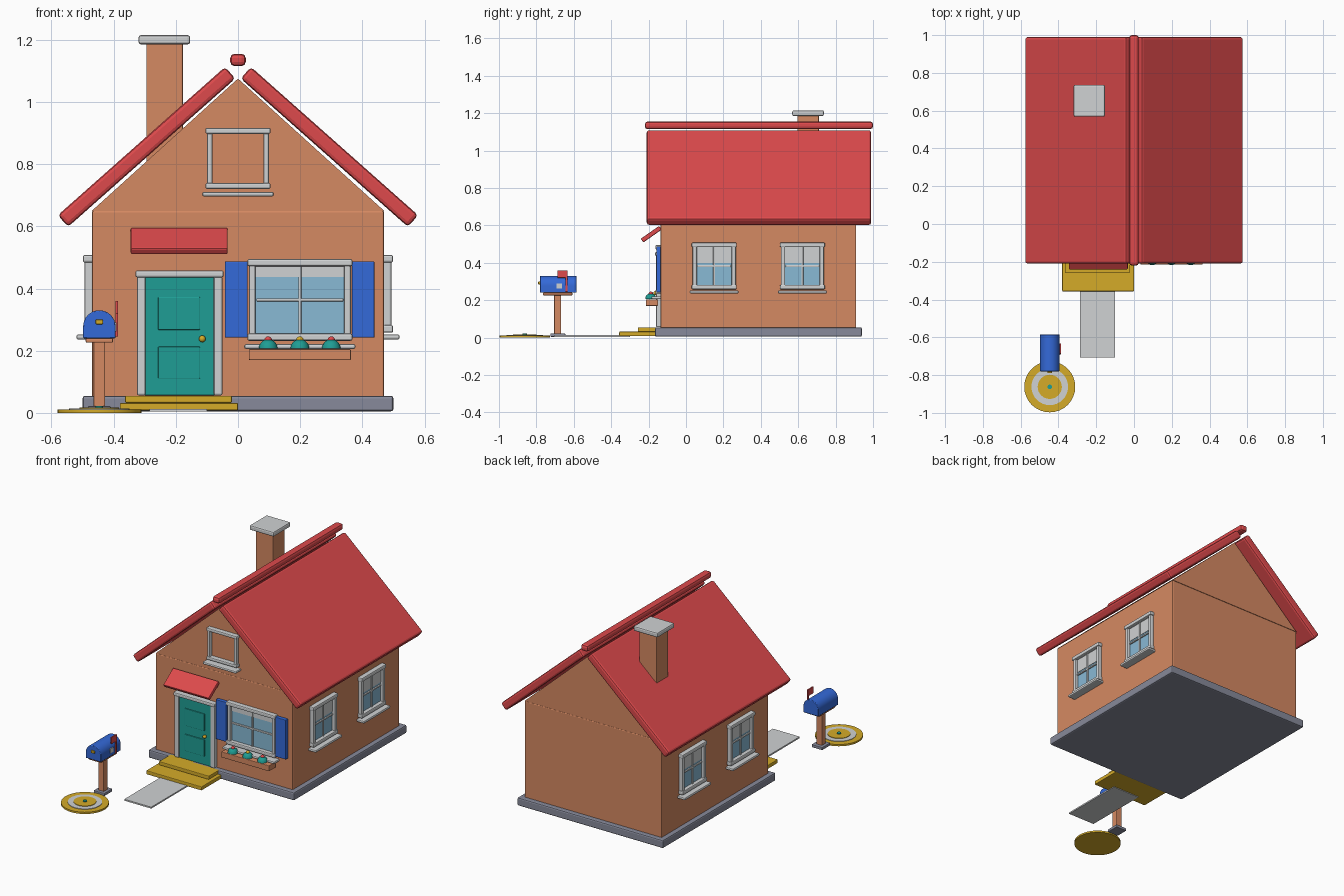
import bpy, bmesh, math
from mathutils import Vector

old = bpy.data.objects.get("Cube")
if old:
    bpy.data.objects.remove(old, do_unlink=True)


def material(name, r, g, b):
    """Flat colour, given as display values and stored as linear ones."""
    col = [(c / 255) ** 2.2 for c in (r, g, b)] + [1]
    m = bpy.data.materials.new(name)
    m.use_nodes = True
    m.diffuse_color = col
    m.node_tree.nodes["Principled BSDF"].inputs["Base Color"].default_value = col
    return m


WALL = material("clay orange", 212, 136, 98)
RED = material("roof red", 220, 75, 77)
TRIM = material("pale grey", 207, 209, 210)
STONE = material("slate grey", 134, 137, 153)
TEAL = material("teal", 36, 156, 147)
BLUE = material("blue", 55, 105, 215)
GOLD = material("gold", 212, 170, 45)
GLASS = material("glass blue", 135, 184, 212)


def finish(bm, name, mat, bevel=0, smooth=False):
    bmesh.ops.recalc_face_normals(bm, faces=bm.faces)
    me = bpy.data.meshes.new(name)
    bm.to_mesh(me)
    bm.free()
    me.materials.append(mat)
    ob = bpy.data.objects.new(name, me)
    bpy.context.collection.objects.link(ob)
    if bevel:
        mod = ob.modifiers.new("soft edges", 'BEVEL')
        mod.width, mod.segments, mod.limit_method = bevel, 2, 'ANGLE'
    if smooth:
        bpy.ops.object.select_all(action='DESELECT')
        ob.select_set(True)
        bpy.context.view_layer.objects.active = ob
        bpy.ops.object.shade_smooth_by_angle(angle=math.radians(35))
    return ob


def box(name, mat, x, y, z, bevel=0.004):
    """Box from a (low, high) pair on each axis."""
    bm = bmesh.new()
    bmesh.ops.create_cube(bm, size=1)
    for v in bm.verts:
        v.co = Vector([(a + b) / 2 + c * (b - a) for c, (a, b) in zip(v.co, (x, y, z))])
    return finish(bm, name, mat, bevel)


def prism(name, mat, profile, y0, y1, bevel=0, smooth=False):
    """An (x, z) profile extruded along y."""
    bm = bmesh.new()
    face = bm.faces.new([bm.verts.new((x, y0, z)) for x, z in profile])
    new = bmesh.ops.extrude_face_region(bm, geom=[face])["geom"]
    bmesh.ops.translate(bm, vec=(0, y1 - y0, 0),
                        verts=[g for g in new if isinstance(g, bmesh.types.BMVert)])
    return finish(bm, name, mat, bevel, smooth)


def disc(name, mat, x, y, z0, z1, radius):
    bm = bmesh.new()
    bmesh.ops.create_cone(bm, cap_ends=True, segments=32, radius1=radius,
                          radius2=radius, depth=z1 - z0)
    bmesh.ops.translate(bm, vec=(x, y, (z0 + z1) / 2), verts=bm.verts)
    return finish(bm, name, mat, smooth=True)


def ball(name, mat, centre, radius, dome=False):
    bm = bmesh.new()
    bmesh.ops.create_uvsphere(bm, u_segments=16, v_segments=10, radius=radius)
    if dome:
        bmesh.ops.bisect_plane(bm, geom=bm.verts[:] + bm.edges[:] + bm.faces[:],
                               plane_co=(0, 0, 0), plane_no=(0, 0, -1), clear_outer=True)
        bmesh.ops.holes_fill(bm, edges=bm.edges[:])
    bmesh.ops.translate(bm, vec=centre, verts=bm.verts)
    return finish(bm, name, mat, smooth=True)


FRONT, BACK, SIDE = -0.135, 0.91, 0.47


def on_wall(wall, name, mat, u, z, n, bevel=0.003):
    """Box on a wall: u runs along it, n outwards from it."""
    if wall == "front":
        return box(name, mat, u, (FRONT - n[1], FRONT - n[0]), z, bevel)
    x = (SIDE + n[0], SIDE + n[1])
    if wall == "right":
        x = (-x[1], -x[0])
    return box(name, mat, x, u, z, bevel)


def window(wall, name, u0, u1, z0, z1, bar, sill, blind=None, ledge=0.0):
    """Frame, sill and, where blind is given, glass with a cross and a blind."""
    mid, deep = (u0 + u1) / 2, (-0.005, 0.024)
    for i, u in enumerate((u0, u1 - bar)):
        on_wall(wall, f"{name}_jamb_{i}", TRIM, (u + 0.002, u + bar - 0.002), (z0, z1), deep, 0.006)
    for part, z in (("head", z1 - bar * 0.9), ("foot", z0)):
        on_wall(wall, f"{name}_{part}", TRIM, (u0 - 0.003, u1 + 0.003),
                (z, z + bar * 0.9), (-0.005, 0.029), 0.006)
    on_wall(wall, name + "_sill", TRIM, (u0 - 0.013, u1 + 0.013), sill, (-0.005, 0.05), 0.006)
    if blind:
        on_wall(wall, name + "_glass", GLASS, (u0 + bar / 2, u1 - bar / 2), (z0, z1 - 0.01), (-0.005, 0.006), 0)
        on_wall(wall, name + "_blind", TRIM, (u0 + bar / 2, u1 - bar / 2), (blind, z1 - 0.01), (0, 0.009), 0)
        on_wall(wall, name + "_upright", TRIM, (mid - 0.005, mid + 0.005), (z0, z1), (0, 0.014))
        cross = (z0 + z1) / 2
        on_wall(wall, name + "_crossbar", TRIM, (u0 + bar, u1 - bar), (cross - 0.005, cross + 0.005), (0, 0.014))


# House body
box("foundation", STONE, (-0.5, 0.5), (-0.165, 0.94), (0.005, 0.055), 0.008)
box("walls", WALL, (-SIDE, SIDE), (FRONT, BACK), (0.05, 0.65), 0.005)
prism("gable", WALL, [(-SIDE, 0.65), (SIDE, 0.65), (0, 1.075)], FRONT, BACK)

# Roof slopes and ridge
low, high, half = Vector((0.563, 0.617)), Vector((0.025, 1.094)), 0.025
across = Vector((high.y - low.y, low.x - high.x)).normalized() * half
corners = [low - across, low + across, high + across, high - across]
for side, s in (("left", 1), ("right", -1)):
    prism("roof_" + side, RED, [(s * p.x, p.y) for p in corners], -0.21, 0.99, 0.012)
box("roof_ridge", RED, (-0.025, 0.025), (-0.22, 1.0), (1.115, 1.155), 0.014)

# Chimney
box("chimney", WALL, (-0.295, -0.177), (0.595, 0.71), (0.8, 1.19))
box("chimney_cap", TRIM, (-0.32, -0.154), (0.568, 0.737), (1.185, 1.215), 0.008)

# Windows
window("front", "main_window", 0.033, 0.365, 0.232, 0.495, 0.026, (0.206, 0.221), 0.437)
window("front", "attic_window", -0.102, 0.102, 0.72, 0.917, 0.022, (0.696, 0.711))
for wall in ("left", "right"):
    for i, u in enumerate((0.033, 0.505)):
        window(wall, f"{wall}_window_{i}", u, u + 0.235, 0.258, 0.508, 0.027, (0.236, 0.252), 0.4)

# Shutters, flower box and flowers
for i, u in enumerate((-0.042, 0.366)):
    on_wall("front", f"shutter_{i}", BLUE, (u, u + 0.073), (0.242, 0.487), (0, 0.024))
on_wall("front", "flower_box", WALL, (0.035, 0.363), (0.17, 0.205), (0.015, 0.08))
for i, (u, colour) in enumerate(((0.097, RED), (0.199, GOLD), (0.3, RED))):
    ball(f"leaves_{i}", TEAL, (u, -0.188, 0.207), 0.03, dome=True)
    ball(f"blossom_{i}", colour, (u, -0.188, 0.234), 0.012)

# Door with panels, frame and knob
on_wall("front", "door", TEAL, (-0.3, -0.075), (0.056, 0.438), (-0.01, 0.016))
for i, z in enumerate(((0.11, 0.213), (0.267, 0.373))):
    on_wall("front", f"door_panel_{i}", TEAL, (-0.257, -0.122), z, (0.01, 0.022))
for i, u in enumerate((-0.325, -0.078)):
    on_wall("front", f"door_jamb_{i}", TRIM, (u, u + 0.028), (0.056, 0.44), (-0.01, 0.025), 0.006)
on_wall("front", "door_head", TRIM, (-0.33, -0.046), (0.436, 0.458), (-0.01, 0.03), 0.006)
ball("door_knob", GOLD, (-0.115, -0.163, 0.238), 0.011)

# Awning, sloping out from the wall
awning = box("awning", RED, (-0.345, -0.033), (-0.06, 0.06), (-0.012, 0.012), 0.005)
awning.rotation_euler.x = math.radians(35)
awning.location = (0, -0.186, 0.553)

# Steps and path
box("upper_step", GOLD, (-0.363, -0.02), (-0.257, -0.14), (0.032, 0.055))
box("lower_step", GOLD, (-0.38, 0.0), (-0.357, -0.14), (0.008, 0.032))
box("path", TRIM, (-0.285, -0.1), (-0.707, -0.3), (0.004, 0.013), 0)

# Mailbox
MX = -0.446
box("post_base", STONE, (MX - 0.037, MX + 0.037), (-0.725, -0.645), (0.004, 0.022))
box("post", WALL, (MX - 0.019, MX + 0.019), (-0.705, -0.667), (0.015, 0.23))
box("mailbox_shelf", WALL, (MX - 0.044, MX + 0.044), (-0.765, -0.607), (0.226, 0.24))
R = 0.052
arch = [(MX + R * math.cos(a), 0.278 + R * math.sin(a))
        for a in (math.pi * i / 16 for i in range(17))]
arch += [(MX - R, 0.24), (MX + R, 0.24)]
prism("mailbox", BLUE, arch, -0.78, -0.585, 0.003, smooth=True)
box("mailbox_handle", GOLD, (MX - 0.012, MX + 0.012), (-0.79, -0.778), (0.285, 0.3), 0.003)
box("flag_pole", RED, (MX + R, MX + R + 0.008), (-0.645, -0.633), (0.245, 0.36), 0.001)
box("flag", RED, (MX + R, MX + R + 0.008), (-0.687, -0.633), (0.32, 0.36), 0.001)
box("mailbox_badge", TRIM, (MX + R - 0.002, MX + R + 0.004), (-0.693, -0.662), (0.262, 0.29), 0.001)

# Round ringed mat
for i, (radius, top, colour) in enumerate(((0.135, 0.011, GOLD), (0.097, 0.014, TRIM),
                                           (0.064, 0.017, GOLD), (0.012, 0.022, TEAL))):
    disc(f"mat_ring_{i}", colour, MX, -0.862, 0.0 + i * 0.002, top, radius)
